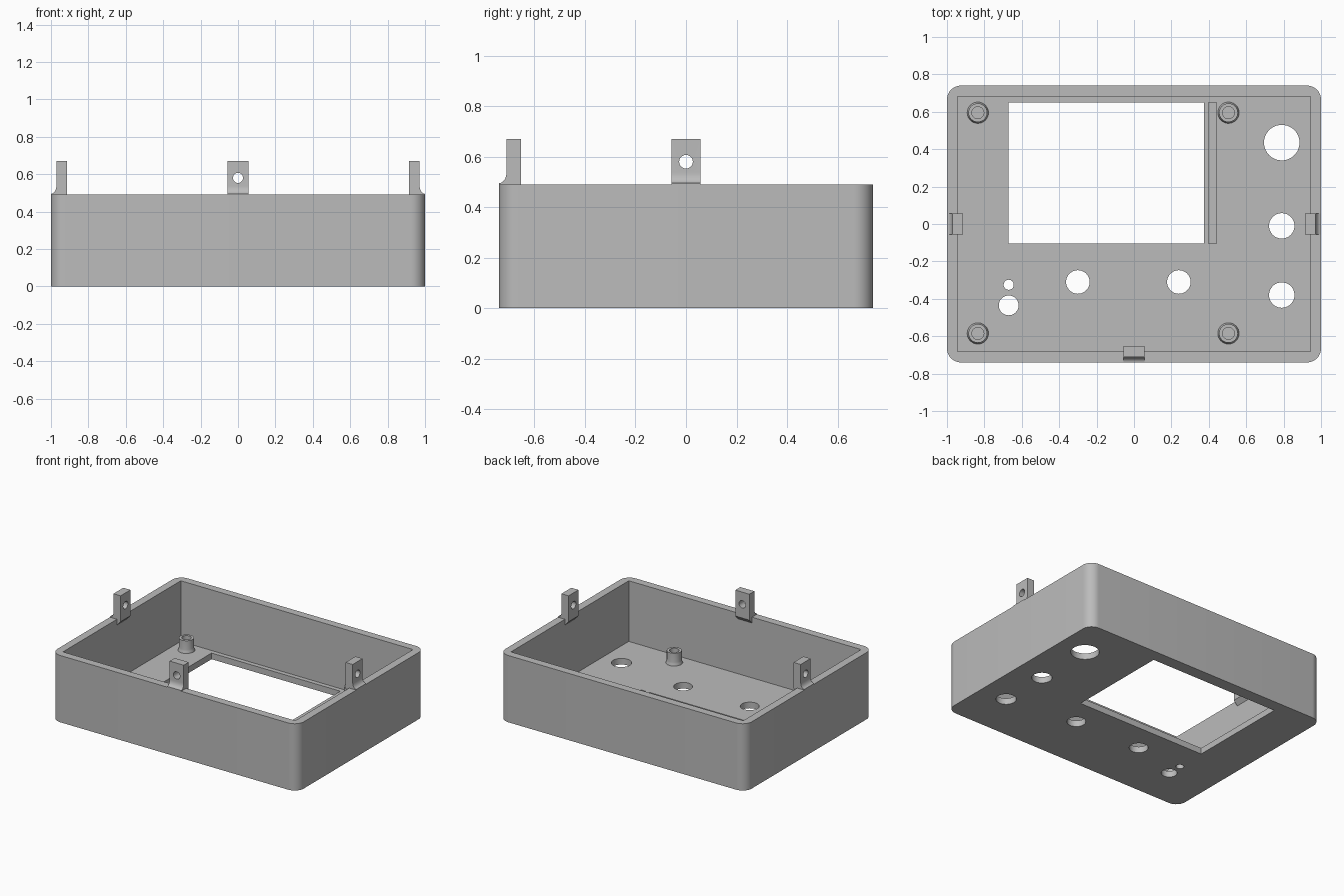
import bpy, bmesh, math
from mathutils import Matrix, Vector

if "Cube" in bpy.data.objects:
    bpy.data.objects.remove(bpy.data.objects["Cube"])

grey = bpy.data.materials.new("plain grey")
grey.diffuse_color = (0.5, 0.5, 0.5, 1)
grey.use_nodes = True
grey.node_tree.nodes["Principled BSDF"].inputs["Base Color"].default_value = grey.diffuse_color

H, HX, HY = 0.49, 1.0, 0.74      # shell height and half sizes
WALL, FLOOR = 0.057, 0.045


def finish(name, bm):
    bmesh.ops.recalc_face_normals(bm, faces=bm.faces[:])
    me = bpy.data.meshes.new(name)
    bm.to_mesh(me)
    bm.free()
    me.materials.append(grey)
    ob = bpy.data.objects.new(name, me)
    bpy.context.collection.objects.link(ob)
    return ob


def extrude(name, points, direction):
    bm = bmesh.new()
    face = bm.faces.new([bm.verts.new(p) for p in points])
    new = bmesh.ops.extrude_face_region(bm, geom=[face])["geom"]
    bmesh.ops.translate(bm, vec=direction,
                        verts=[v for v in new if isinstance(v, bmesh.types.BMVert)])
    return finish(name, bm)


def box(name, x0, x1, y0, y1, z0, z1):
    return extrude(name, [(x0, y0, z0), (x1, y0, z0), (x1, y1, z0), (x0, y1, z0)],
                   (0, 0, z1 - z0))


def rod(name, center, r, depth, axis="Z", segs=40):
    bm = bmesh.new()
    rot = Matrix.Rotation(math.pi / 2, 4, "X") if axis == "Y" else Matrix()
    bmesh.ops.create_cone(bm, cap_ends=True, segments=segs, radius1=r, radius2=r,
                          depth=depth, matrix=Matrix.Translation(center) @ rot)
    return finish(name, bm)


def cut(ob, cutter):
    mod = ob.modifiers.new("cut", "BOOLEAN")
    mod.operation, mod.solver, mod.object = "DIFFERENCE", "EXACT", cutter
    bpy.context.view_layer.objects.active = ob
    bpy.ops.object.modifier_apply(modifier=mod.name)
    bpy.data.objects.remove(cutter)


def smooth(ob):
    bpy.ops.object.select_all(action="DESELECT")
    ob.select_set(True)
    bpy.context.view_layer.objects.active = ob
    bpy.ops.object.shade_smooth_by_angle(angle=math.radians(30))


# Open shell with rounded vertical corners and a square-cornered cavity
R, N = 0.075, 10
outline = []
for i, (sx, sy) in enumerate([(1, 1), (-1, 1), (-1, -1), (1, -1)]):
    for k in range(N + 1):
        a = (i + k / N) * math.pi / 2
        outline.append((sx * (HX - R) + R * math.cos(a), sy * (HY - R) + R * math.sin(a), 0))
shell = extrude("enclosure_shell", outline, (0, 0, H))
cut(shell, box("cavity", -HX + WALL, HX - WALL, -HY + WALL, HY - WALL, FLOOR, H + 0.2))

# Display window and the shallow groove beside it
cut(shell, box("window", -0.67, 0.375, -0.105, 0.65, -0.1, 0.2))
cut(shell, box("groove", 0.398, 0.44, -0.105, 0.65, 0.02, 0.2))

# Round openings in the panel
for x, y, r in [(0.79, 0.435, 0.095), (0.79, -0.01, 0.068), (0.79, -0.38, 0.068),
                (0.24, -0.31, 0.063), (-0.30, -0.31, 0.063),
                (-0.67, -0.325, 0.027), (-0.67, -0.435, 0.053)]:
    cut(shell, rod("opening", (x, y, 0), r, 0.4))
smooth(shell)

# Hollow screw posts with a flared foot, spun from a profile
POST = [(0.032, FLOOR), (0.057, FLOOR - 0.005), (0.057, FLOOR), (0.052, FLOOR + 0.012),
        (0.05, FLOOR + 0.025), (0.05, FLOOR + 0.09), (0.032, FLOOR + 0.09)]
for i, (x, y) in enumerate([(-0.835, 0.595), (0.505, 0.595), (-0.835, -0.585), (0.505, -0.585)]):
    bm = bmesh.new()
    segs = 32
    rings = [[bm.verts.new((x + r * math.cos(2 * math.pi * s / segs),
                            y + r * math.sin(2 * math.pi * s / segs), z))
              for s in range(segs)] for r, z in POST]
    for j in range(len(POST)):
        a, b = rings[j], rings[(j + 1) % len(POST)]
        for s in range(segs):
            t = (s + 1) % segs
            bm.faces.new((a[s], a[t], b[t], b[s]))
    smooth(finish(f"screw_post_{i + 1}", bm))

# Upright screw tabs: curved outer foot, chamfered underside inside the wall
OUT, INN, TOP, W = 0.029, 0.087, 0.67, 0.057
profile = [(0, H)]
for k in range(9):
    a = k / 8 * math.pi / 2
    profile.append((OUT * math.sin(a), H + 0.005 + 0.042 * (1 - math.cos(a))))
profile += [(OUT, TOP), (INN, TOP), (INN, H - 0.01), (WALL - 0.003, H - 0.045),
            (WALL - 0.003, H - 0.002), (0, H - 0.002)]
for name, edge, turn in [("front_tab", HY, 0), ("right_tab", HX, math.pi / 2),
                         ("left_tab", HX, -math.pi / 2)]:
    tab = extrude(name, [(-W, d - edge, z) for d, z in profile], (2 * W, 0, 0))
    cut(tab, rod("tab_hole", (0, -edge + 0.05, 0.58), 0.027, 0.3, "Y", 28))
    tab.data.transform(Matrix.Rotation(turn, 4, "Z"))
    smooth(tab)
